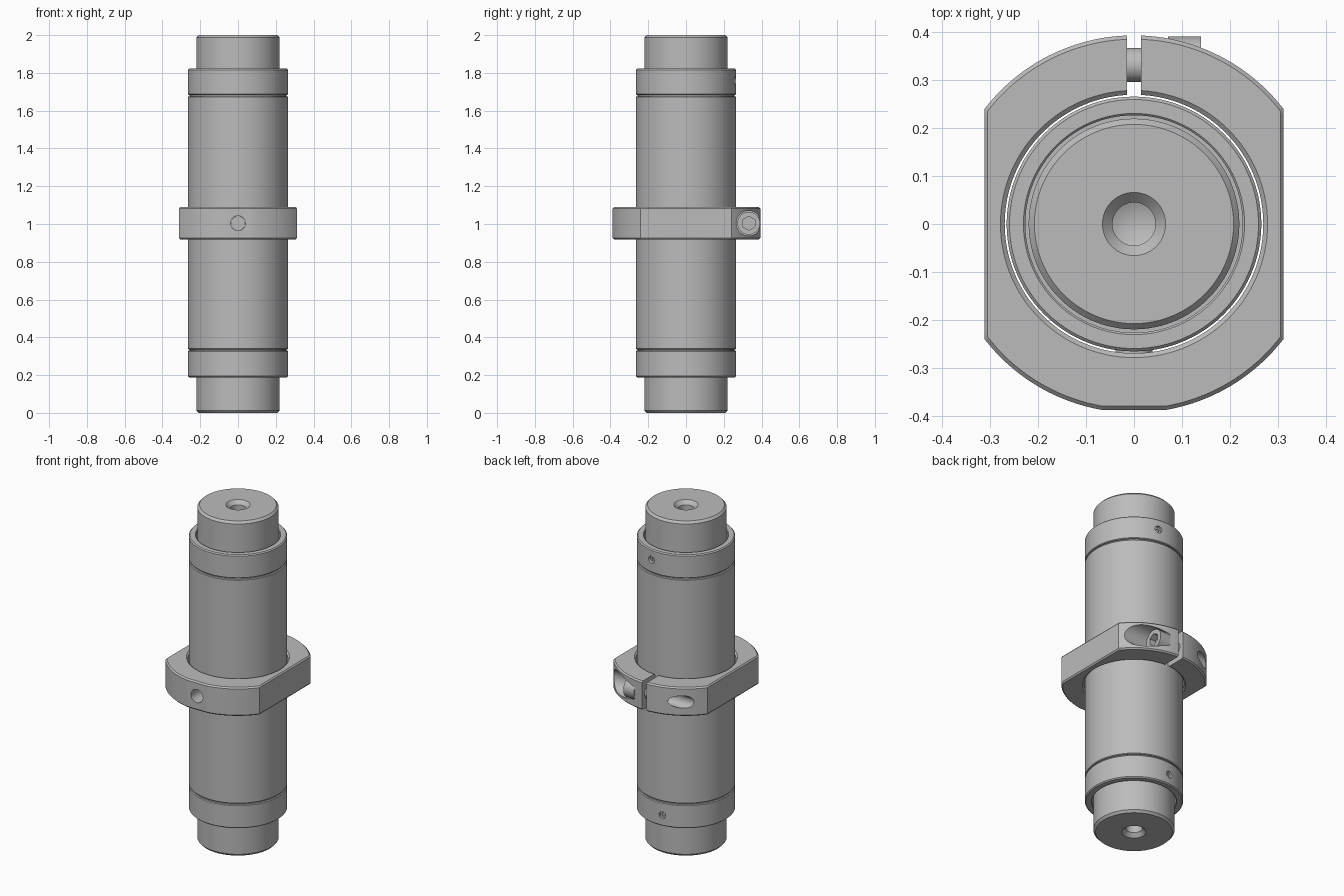
import bpy, bmesh
from math import pi, cos, sin, radians, asin, acos
from mathutils import Matrix, Vector

if "Cube" in bpy.data.objects:
    bpy.data.objects.remove(bpy.data.objects["Cube"], do_unlink=True)

GREY = (0.5, 0.5, 0.5, 1)
metal = bpy.data.materials.new("grey metal")
metal.use_nodes = True
metal.diffuse_color = GREY
metal.node_tree.nodes["Principled BSDF"].inputs["Base Color"].default_value = GREY

ROUND = [2 * pi * i / 120 for i in range(120)]


def finish(name, bm):
    bmesh.ops.remove_doubles(bm, verts=bm.verts, dist=1e-5)
    bmesh.ops.recalc_face_normals(bm, faces=bm.faces)
    mesh = bpy.data.meshes.new(name)
    bm.to_mesh(mesh)
    bm.free()
    mesh.materials.append(metal)
    ob = bpy.data.objects.new(name, mesh)
    bpy.context.collection.objects.link(ob)
    return ob


def lathe(name, profile, closed=False, angles=ROUND, shape=None):
    """Revolve (radius, z) points; points flagged True follow the shape."""
    bm = bmesh.new()
    loops = []
    for r, z, *shaped in profile:
        loops.append([bm.verts.new((r * k * cos(a), r * k * sin(a), z))
                      for a in angles
                      for k in [shape(a) if shaped else 1]])
    n = len(angles)
    pairs = list(zip(loops, loops[1:] + loops[:1]))
    for low, high in pairs if closed else pairs[:-1]:
        for i in range(n):
            j = (i + 1) % n
            bm.faces.new((low[i], low[j], high[j], high[i]))
    return finish(name, bm)


def rod(name, start, end, radius, sides=48):
    """Cylinder between two points."""
    a, b = Vector(start), Vector(end)
    turn = (b - a).to_track_quat('Z', 'Y').to_matrix().to_4x4()
    bm = bmesh.new()
    bmesh.ops.create_cone(bm, cap_ends=True, segments=sides, radius1=radius,
                          radius2=radius, depth=(b - a).length,
                          matrix=Matrix.Translation((a + b) / 2) @ turn)
    return finish(name, bm)


def box(name, centre, size):
    bm = bmesh.new()
    bmesh.ops.create_cube(bm, size=1, matrix=Matrix.Translation(centre)
                          @ Matrix.Diagonal((*size, 1)))
    return finish(name, bm)


def cut(ob, *cutters):
    for c in cutters:
        mod = ob.modifiers.new("cut", 'BOOLEAN')
        mod.operation, mod.solver, mod.object = 'DIFFERENCE', 'EXACT', c
    bpy.context.view_layer.update()
    graph = bpy.context.evaluated_depsgraph_get()
    mesh = bpy.data.meshes.new_from_object(ob.evaluated_get(graph))
    ob.modifiers.clear()
    ob.data = mesh
    for c in cutters:
        bpy.data.objects.remove(c, do_unlink=True)


# Central shaft with chamfered ends and countersunk blind holes
half = [(0, 0.14), (0.045, 0.12), (0.045, 0.022), (0.066, 0),
        (0.208, 0), (0.22, 0.013)]
shaft = lathe("shaft", half + [(r, 2 - z) for r, z in reversed(half)])

# Main barrel
R, E = 0.266, 0.004
barrel = lathe("barrel", [(0, 0.336), (R - E, 0.336), (R, 0.336 + E),
                          (R, 1.676 - E), (R - E, 1.676), (0, 1.676)])

# End rings, each with a neck groove against the barrel and a set screw hole
for name, outer, inner, angle in (("upper_ring", 1.822, 1.676, 80),
                                  ("lower_ring", 0.188, 0.336, 96)):
    s = 1 if outer > inner else -1
    ring = lathe(name, [
        (0.227, inner), (0.256, inner), (0.256, inner + s * 0.007),
        (R - E, inner + s * 0.007), (R, inner + s * (0.007 + E)),
        (R, outer - s * 0.006), (R - 0.006, outer),
        (0.231, outer), (0.227, outer - s * E)], closed=True)
    z = (outer + inner) / 2 + s * 0.01
    out = Vector((cos(radians(angle)), sin(radians(angle)), 0))
    up = Vector((0, 0, z))
    cut(ring, rod("hole", up + out * 0.238, up + out * 0.3, 0.021, 24))
    screw = rod(name.replace("ring", "set_screw"),
                up + out * 0.236, up + out * 0.252, 0.02, 24)
    cut(screw, rod("socket", up + out * 0.243, up + out * 0.3, 0.011, 6))

# Clamp collar: round with two side flats and a small front flat
CR, SIDE, FRONT = 0.394, 0.312, 0.388


def collar_shape(a):
    k = min(1, SIDE / CR / max(abs(cos(a)), 1e-6))
    return min(k, FRONT / CR / -sin(a)) if sin(a) < 0 else k


side, front = acos(SIDE / CR), asin(FRONT / CR)
corners = [side, pi - side, pi + side, 2 * pi - side, pi + front, 2 * pi - front]
angles = sorted([a for a in ROUND if all(abs(a - c) > 0.01 for c in corners)]
                + corners)
Z0, Z1, C = 0.918, 1.09, 0.008
MID = (Z0 + Z1) / 2
collar = lathe("clamp_collar", [
    (0.27, Z0 + C), (0.279, Z0), (CR - C, Z0, True), (CR, Z0 + C, True),
    (CR, Z1 - C, True), (CR - C, Z1, True), (0.279, Z1), (0.27, Z1 - C)],
    closed=True, angles=angles, shape=collar_shape)

# Split, screw pocket, screw passage and front mounting hole
SY = 0.332
cut(collar,
    box("split", (0, 0.35, MID), (0.03, 0.3, 0.4)),
    rod("pocket", (0.07, SY, MID), (0.5, SY, MID), 0.066),
    rod("passage", (-0.4, SY, MID), (0.09, SY, MID), 0.037),
    rod("mount", (0, -0.5, MID), (0, -0.2, MID), 0.039))

# Clamp screw with hexagon socket
rod("clamp_screw_shank", (-0.1, SY, MID), (0.08, SY, MID), 0.0355)
head = rod("clamp_screw_head", (0.0705, SY, MID), (0.14, SY, MID), 0.06)
cut(head, rod("socket", (0.1, SY, MID), (0.2, SY, MID), 0.037, 6))

# Snug pad closing the front hole against the barrel
rod("front_hole_plug", (0, -0.3, MID), (0, -0.26, MID), 0.0385)

# Smooth round walls, crisp edges
bpy.ops.object.select_all(action='DESELECT')
for ob in bpy.context.collection.objects:
    if ob.type == 'MESH' and metal.name in ob.data.materials:
        ob.select_set(True)
        bpy.context.view_layer.objects.active = ob
bpy.ops.object.shade_smooth_by_angle(angle=radians(30))
